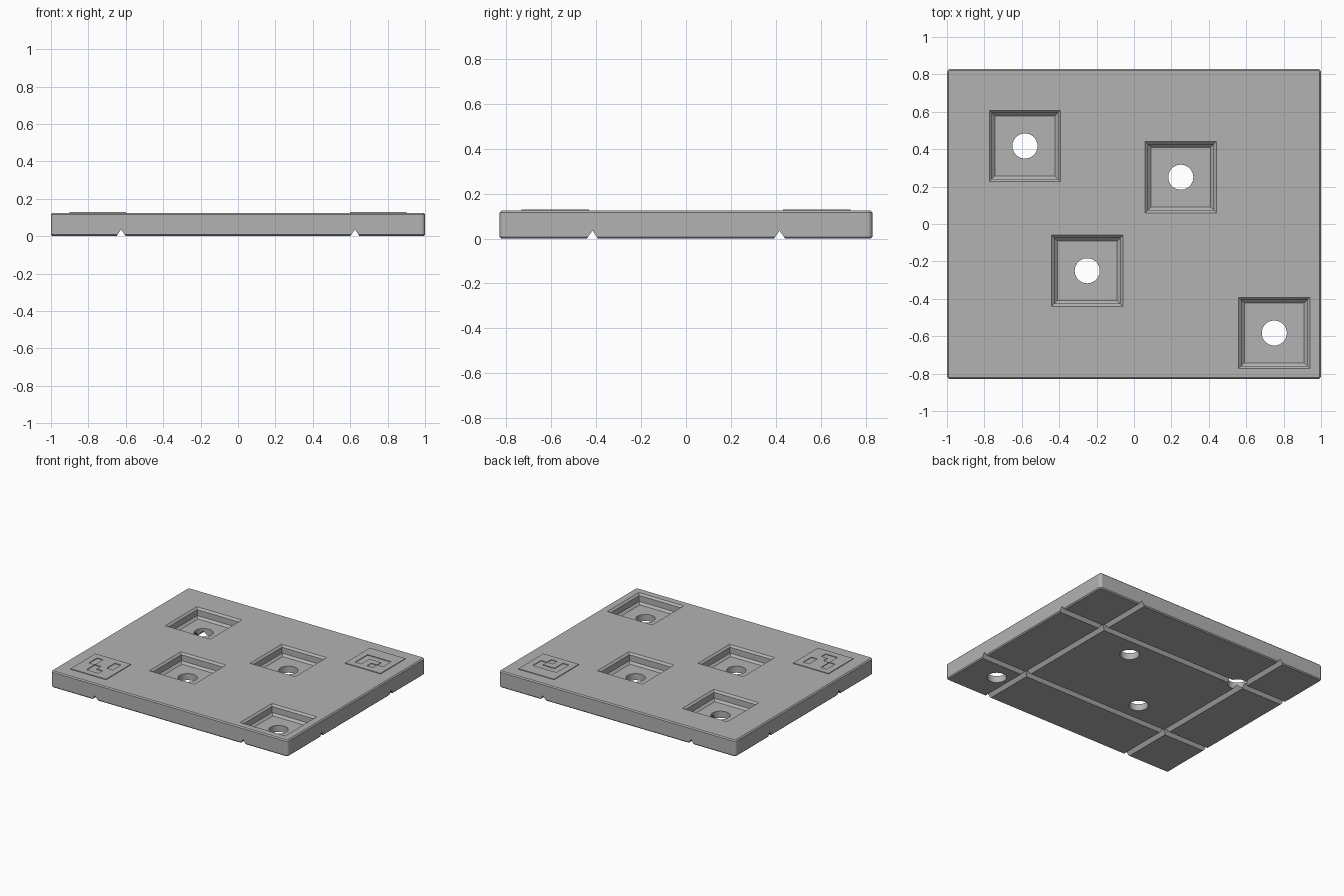
import bpy, bmesh, math

cube = bpy.data.objects.get("Cube")
if cube:
    bpy.data.objects.remove(cube, do_unlink=True)

WIDTH, DEPTH, TOP = 2.0, 1.66, 0.125
FLOOR = 0.05

grey = bpy.data.materials.new("plain_grey")
grey.use_nodes = True
colour = (0.45, 0.45, 0.45, 1)
grey.diffuse_color = colour
grey.node_tree.nodes["Principled BSDF"].inputs["Base Color"].default_value = colour


def finish(name, bm):
    bmesh.ops.recalc_face_normals(bm, faces=bm.faces)
    mesh = bpy.data.meshes.new(name)
    bm.to_mesh(mesh)
    bm.free()
    mesh.materials.append(grey)
    obj = bpy.data.objects.new(name, mesh)
    bpy.context.collection.objects.link(obj)
    return obj


def loft(name, x, y, rings, sides=4):
    """Closed solid through rings of (half width, half depth, height)."""
    bm = bmesh.new()
    scale = math.sqrt(2) if sides == 4 else 1
    loops = []
    for hx, hy, z in rings:
        angles = [math.tau * (i + 0.5) / sides for i in range(sides)]
        loops.append([bm.verts.new((x + hx * scale * math.cos(a),
                                    y + hy * scale * math.sin(a), z)) for a in angles])
    for low, high in zip(loops, loops[1:]):
        for i in range(sides):
            j = (i + 1) % sides
            bm.faces.new((low[i], low[j], high[j], high[i]))
    bm.faces.new(loops[0])
    bm.faces.new(loops[-1])
    return finish(name, bm)


# Base slab with rounded corners and small chamfers on the rims
bm = bmesh.new()
bmesh.ops.create_cube(bm, size=1)
for v in bm.verts:
    v.co = (v.co.x * WIDTH, v.co.y * DEPTH, (v.co.z + 0.5) * TOP)
upright = [e for e in bm.edges if abs(e.verts[0].co.z - e.verts[1].co.z) > 0.1]
bmesh.ops.bevel(bm, geom=upright, offset=0.02, segments=4, profile=0.5, affect='EDGES')
rims = [e for e in bm.edges if abs(e.verts[0].co.z - e.verts[1].co.z) < 0.01]
bmesh.ops.bevel(bm, geom=rims, offset=0.008, segments=1, affect='EDGES')
plate = finish("base_plate", bm)

# Square sockets, each with a round through hole
cutters = []
for x, y in [(-0.583, 0.417), (0.25, 0.25), (-0.25, -0.25), (0.75, -0.583)]:
    profile = [(0.16, FLOOR), (0.176, 0.066), (0.176, 0.111), (0.19, TOP), (0.19, 0.2)]
    cutters.append(loft("socket_cutter", x, y, [(h, h, z) for h, z in profile]))
    cutters.append(loft("hole_cutter", x, y, [(0.067, 0.067, z) for z in (-0.1, 0.1)], 48))

# V-shaped grooves crossing the underside
for side in (-1, 1):
    cutters.append(loft("groove_cutter", side * 0.625, 0,
                        [(0.048, 1, -0.035), (0.0005, 1, 0.035)]))
    cutters.append(loft("groove_cutter", 0, side * 0.417,
                        [(1.2, 0.048, -0.035), (1.2, 0.0005, 0.035)]))

for cutter in cutters:
    mod = plate.modifiers.new("cut", 'BOOLEAN')
    mod.operation = 'DIFFERENCE'
    mod.solver = 'EXACT'
    mod.object = cutter
bpy.context.view_layer.update()
graph = bpy.context.evaluated_depsgraph_get()
carved = bpy.data.meshes.new_from_object(plate.evaluated_get(graph))
plate.modifiers.clear()
plate.data = carved
for cutter in cutters:
    bpy.data.objects.remove(cutter, do_unlink=True)
carved.materials.clear()
carved.materials.append(grey)
for poly in carved.polygons:
    poly.material_index = 0

# Smooth only the small facets of hole walls and rounded corners
bpy.ops.object.select_all(action='DESELECT')
plate.select_set(True)
bpy.context.view_layer.objects.active = plate
bpy.ops.object.shade_smooth_by_angle(angle=math.radians(30))
for poly in carved.polygons:
    if poly.area > 0.005:
        poly.use_smooth = False


def raised_tag(name, x, y, rows):
    """Thin raised square whose cells marked 'o' are left open."""
    bm = bmesh.new()
    bmesh.ops.create_grid(bm, x_segments=6, y_segments=6, size=0.15)
    opened = []
    for f in bm.faces:
        c = f.calc_center_median()
        col, row = round(c.x / 0.05 + 1.5), round(1.5 - c.y / 0.05)
        if 0 <= col < 4 and 0 <= row < 4 and rows[row][col] == "o":
            opened.append(f)
    bmesh.ops.delete(bm, geom=opened, context='FACES')
    bmesh.ops.translate(bm, verts=bm.verts, vec=(x, y, TOP - 0.001))
    top = bmesh.ops.extrude_face_region(bm, geom=bm.faces[:])["geom"]
    bmesh.ops.translate(bm, verts=[v for v in top if isinstance(v, bmesh.types.BMVert)],
                        vec=(0, 0, 0.006))
    return finish(name, bm)


# Corner tags
raised_tag("front_right_tag", -0.75, -0.583, ["o..o", "o..o", ".o..", ".oo."])
raised_tag("back_left_tag", 0.75, 0.583, ["....", "oooo", "o..o", "o.o."])
